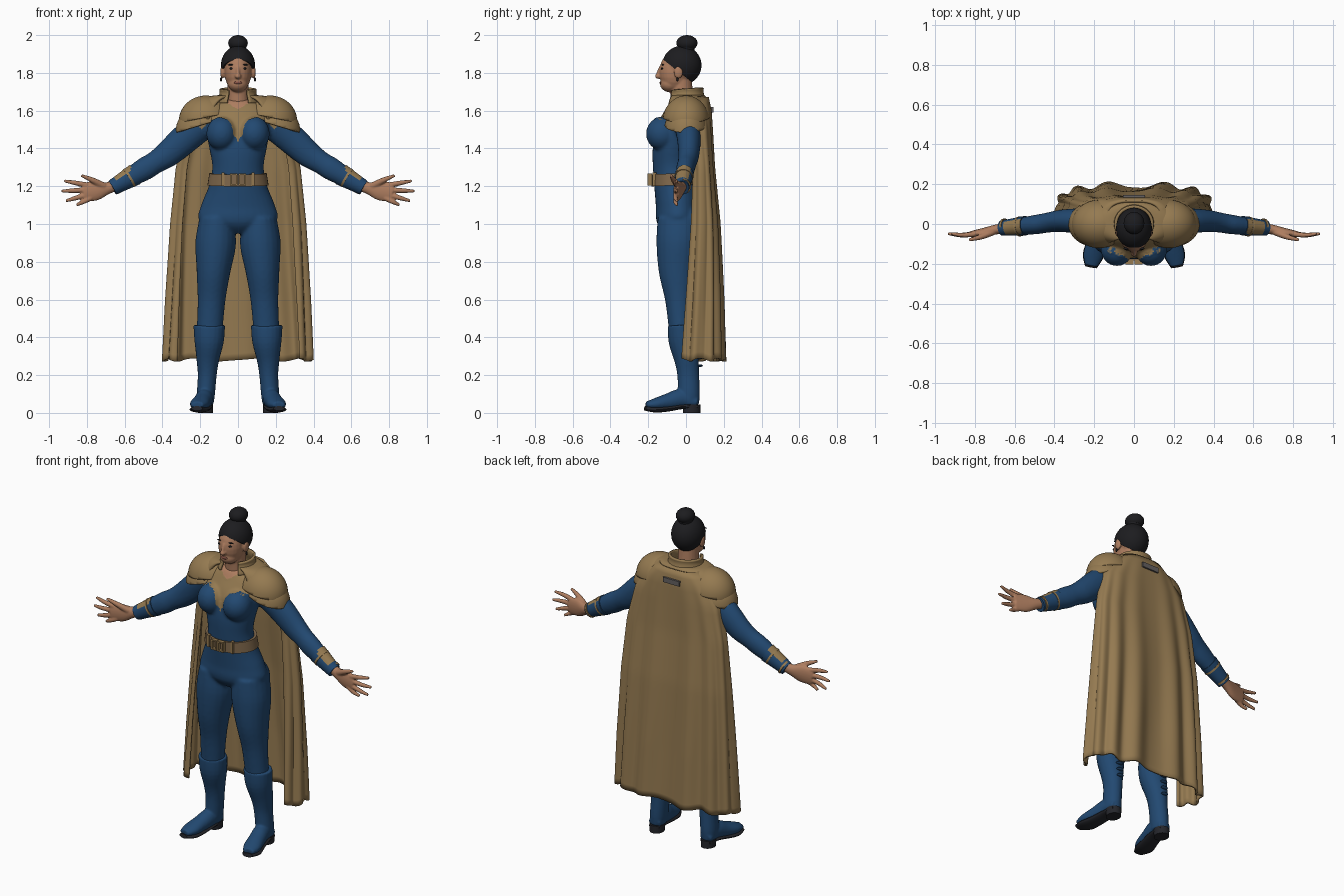
import bpy, bmesh, math
from mathutils import Vector, Matrix

if "Cube" in bpy.data.objects:
    bpy.data.objects.remove(bpy.data.objects["Cube"])


def material(name, r, g, b):
    m = bpy.data.materials.new(name)
    m.use_nodes = True
    m.diffuse_color = (r, g, b, 1)
    bsdf = m.node_tree.nodes["Principled BSDF"]
    bsdf.inputs["Base Color"].default_value = (r, g, b, 1)
    bsdf.inputs["Roughness"].default_value = 0.8
    return m


BLUE = material("suit blue", 0.016, 0.066, 0.165)
TAN = material("cape tan", 0.30, 0.195, 0.082)
SKIN = material("skin", 0.42, 0.205, 0.115)
HAIR = material("hair black", 0.012, 0.012, 0.014)
SOLE = material("sole dark", 0.018, 0.019, 0.024)
BELT = material("belt brown", 0.21, 0.135, 0.07)
GREY = material("clasp grey", 0.13, 0.12, 0.12)
LIPS = material("lips", 0.24, 0.085, 0.06)


def catmull(pts, steps=4):
    """Smooth a list of (x, y, z, r1, r2) stations."""
    p = [Vector(q) for q in pts]
    p = [p[0]] + p + [p[-1]]
    out = []
    for a, b, c, d in zip(p, p[1:], p[2:], p[3:]):
        for i in range(steps):
            t = i / steps
            out.append(0.5 * (2 * b + (c - a) * t + (2 * a - 5 * b + 4 * c - d) * t ** 2
                              + (3 * b - a - 3 * c + d) * t ** 3))
    return out + [p[-1]]


def tube(bm, pts, n=20, ref=(0, 1, 0)):
    """Closed tube along stations; r1 is across the ref axis, r2 along it."""
    st = catmull(pts) if len(pts) > 2 else [Vector(q) for q in pts]
    pos = [Vector(s[:3]) for s in st]
    rings = []
    for i, s in enumerate(st):
        w = (pos[min(i + 1, len(st) - 1)] - pos[max(i - 1, 0)]).normalized()
        u = Vector(ref).cross(w).normalized()
        v = w.cross(u)
        rings.append([bm.verts.new(pos[i] + u * s[3] * math.cos(a) + v * s[4] * math.sin(a))
                      for a in (math.tau * k / n for k in range(n))])
    for r, q in zip(rings, rings[1:]):
        for k in range(n):
            bm.faces.new((r[k], r[(k + 1) % n], q[(k + 1) % n], q[k]))
    bm.faces.new(rings[0][::-1])
    bm.faces.new(rings[-1])


def ball(bm, c, r, seg=24):
    m = Matrix.Translation(c) @ Matrix.Diagonal((*r, 1))
    return bmesh.ops.create_uvsphere(bm, u_segments=seg, v_segments=seg // 2, radius=1, matrix=m)["verts"]


def box(bm, c, s):
    bmesh.ops.create_cube(bm, size=1, matrix=Matrix.Translation(c) @ Matrix.Diagonal((*s, 1)))


def sheet(bm, fn, nu, nv):
    g = [[bm.verts.new(fn(i / nu, j / nv)) for i in range(nu + 1)] for j in range(nv + 1)]
    for a, b in zip(g, g[1:]):
        for i in range(nu):
            bm.faces.new((a[i], a[i + 1], b[i + 1], b[i]))


def shell(bm, c, r, co, no):
    """Ellipsoid cut by a plane, keeping the side the normal points to."""
    ball(bm, c, r, 48)
    bmesh.ops.bisect_plane(bm, geom=bm.verts[:] + bm.edges[:] + bm.faces[:], plane_co=co,
                           plane_no=no, clear_inner=True)


def finish(bm, name, mat, mirror=False, remesh=0, solid=0, smooth=6, angle=50):
    bmesh.ops.recalc_face_normals(bm, faces=bm.faces[:])
    me = bpy.data.meshes.new(name)
    bm.to_mesh(me)
    bm.free()
    ob = bpy.data.objects.new(name, me)
    bpy.context.collection.objects.link(ob)
    me.materials.append(mat)
    bpy.ops.object.select_all(action="DESELECT")
    ob.select_set(True)
    bpy.context.view_layer.objects.active = ob
    bpy.ops.object.shade_smooth_by_angle(angle=math.radians(angle))
    if mirror:
        ob.modifiers.new("mirror", "MIRROR").use_mirror_merge = False
    if solid:
        ob.modifiers.new("thickness", "SOLIDIFY").thickness = solid
        ob.modifiers["thickness"].offset = 0
    if remesh:
        m = ob.modifiers.new("blend", "REMESH")
        m.mode, m.voxel_size, m.use_smooth_shade = "VOXEL", remesh, True
        ob.modifiers.new("soften", "SMOOTH").iterations = smooth
    return ob


def table(rows, key):
    """Linear lookup in rows of (key, values...)."""
    for a, b in zip(rows, rows[1:]):
        if key <= b[0]:
            t = max(0, (key - a[0]) / (b[0] - a[0]))
            return [p + (q - p) * t for p, q in zip(a[1:], b[1:])]
    return list(rows[-1][1:])


# Suit: torso, bust, legs and arms blended into one skin
bm = bmesh.new()
tube(bm, [(0, -.03, .96, .09, .07), (0, -.04, 1.02, .205, .115), (0, -.045, 1.1, .195, .115),
          (0, -.06, 1.2, .155, .108), (0, -.07, 1.3, .136, .105), (0, -.068, 1.4, .152, .108),
          (0, -.045, 1.5, .17, .11), (0, -.025, 1.58, .175, .09), (0, -.012, 1.635, .12, .072),
          (0, -.01, 1.66, .07, .055)], 32)
for s in (1, -1):
    ball(bm, (s * .086, -.125, 1.478), (.082, .087, .09))
    ball(bm, (s * .1, .01, 1.01), (.095, .08, .1))
    tube(bm, [(s * x, y, z, a, b) for x, y, z, a, b in (
        (.115, -.035, 1.03, .09, .115), (.118, -.04, .9, .108, .117), (.13, -.045, .75, .09, .1),
        (.14, -.037, .6, .074, .074), (.15, -.03, .43, .068, .06))])
    tube(bm, [(s * x, y, z, a, b) for x, y, z, a, b in (
        (.15, 0, 1.55, .075, .07), (.27, .015, 1.46, .08, .064), (.37, .015, 1.372, .071, .056),
        (.44, .006, 1.325, .06, .05), (.51, -.005, 1.282, .06, .048), (.66, -.02, 1.195, .034, .033))])
suit = finish(bm, "suit", BLUE, remesh=.008, smooth=8)

# Neckline colours: tan sweetheart yoke and a skin V
NECK = [(0, 1.435), (.024, 1.475), (.034, 1.525), (.055, 1.553), (.1, 1.567), (.15, 1.545), (.2, 1.49)]
yoke = lambda p: table(NECK, abs(p.x))[0]
vee = lambda p: 1.605 + .7 * abs(p.x)
dg = bpy.context.evaluated_depsgraph_get()
me = bpy.data.meshes.new_from_object(suit.evaluated_get(dg))
suit.modifiers.clear()
suit.data = me
me.materials.clear()
for m in (BLUE, TAN, SKIN):
    me.materials.append(m)
for v in me.vertices:
    for edge in (yoke, vee):
        if v.co.y < 0 and abs(v.co.x) < .2 and abs(v.co.z - edge(v.co)) < .004:
            v.co.z = edge(v.co)
for f in me.polygons:
    c = f.center
    if abs(c.x) < .2 and c.z > (yoke(c) if c.y < 0 else 1.5):
        f.material_index = 2 if c.y < 0 and c.z > vee(c) else 1

# Head with neck, jaw, nose and ears
bm = bmesh.new()
ball(bm, (0, -.025, 1.84), (.082, .098, .095))
ball(bm, (0, -.06, 1.803), (.071, .082, .108))
ball(bm, (0, -.085, 1.742), (.053, .053, .044))
ball(bm, (0, -.143, 1.782), (.017, .022, .014))
tube(bm, [(0, -.132, 1.83, .009, .012), (0, -.147, 1.785, .011, .014)], 12)
tube(bm, [(0, -.015, 1.57, .075, .065), (0, -.02, 1.65, .06, .06), (0, -.03, 1.78, .056, .06)])
for s in (1, -1):
    ball(bm, (s * .082, -.04, 1.803), (.012, .024, .034))
finish(bm, "head", SKIN, remesh=.005, smooth=4)

# Face details
bm = bmesh.new()
for s in (1, -1):
    ball(bm, (s * .033, -.126, 1.823), (.014, .007, .006), 12)
    ball(bm, (s * .035, -.123, 1.843), (.02, .006, .004), 12)
    ball(bm, (s * .09, -.045, 1.765), (.006, .006, .012), 12)
finish(bm, "eyes_brows_and_earrings", HAIR)
bm = bmesh.new()
ball(bm, (0, -.134, 1.748), (.022, .006, .008), 12)
finish(bm, "lips", LIPS)

# Hair cap and bun
bm = bmesh.new()
shell(bm, (0, -.022, 1.84), (.09, .104, .103), (0, 0, 1.776), (0, .78, 1))
bmesh.ops.holes_fill(bm, edges=[e for e in bm.edges if e.is_boundary])
finish(bm, "hair_cap", HAIR)
bm = bmesh.new()
ball(bm, (0, .005, 1.958), (.052, .056, .042))
tube(bm, [(0, 0, 1.915, .04, .042), (0, .003, 1.945, .044, .046)])
finish(bm, "hair_bun", HAIR)

# Hands: palm, four fingers and a thumb
bm = bmesh.new()
tube(bm, [(.63, -.018, 1.212, .03, .028), (.69, -.027, 1.19, .032, .025), (.75, -.04, 1.177, .052, .022),
          (.82, -.052, 1.167, .05, .016)])
for base, tip in (((.80, 1.207), (.92, 1.228)), ((.81, 1.18), (.935, 1.174)),
                  ((.80, 1.155), (.912, 1.122)), ((.78, 1.137), (.855, 1.1))):
    mid = [(a + b) / 2 for a, b in zip(base, tip)]
    tube(bm, [(base[0], -.05, base[1], .014, .014), (mid[0], -.056, mid[1], .013, .012),
              (tip[0], -.048, tip[1], .008, .008)], 10)
tube(bm, [(.71, -.04, 1.2, .02, .018), (.77, -.065, 1.232, .015, .014), (.83, -.08, 1.257, .008, .008)], 10)
finish(bm, "hands", SKIN, mirror=True, remesh=.005, smooth=3)

# Bracers with tan trim
bm = bmesh.new()
tube(bm, [(.545, -.008, 1.262, .058, .049), (.6, -.014, 1.23, .05, .044), (.665, -.021, 1.192, .041, .038)], 24)
bracer = finish(bm, "bracers", BLUE, mirror=True)
bracer.data.materials.append(TAN)
for f in bracer.data.polygons:
    f.material_index = int(f.normal.z > .45 and .57 < f.center.x < .65)
bm = bmesh.new()
for x, z, r in ((.575, 1.245, .055), (.65, 1.2, .044)):
    tube(bm, [(x - .005, -.012, z + .003, r, r * .9), (x + .005, -.013, z - .003, r, r * .9)], 24)
finish(bm, "bracer_trim", TAN, mirror=True)

# Boots: shaft and foot blended, dark sole and heel, back lacing
bm = bmesh.new()
tube(bm, [(.152, -.025, .465, .084, .072), (.153, -.018, .38, .078, .074), (.16, .003, .28, .06, .064),
          (.163, .012, .2, .05, .058), (.17, .015, .1, .048, .058), (.172, .015, .045, .042, .054)])
tube(bm, [(.172, .06, .055, .038, .028), (.176, -.02, .075, .046, .052), (.19, -.09, .06, .048, .045),
          (.206, -.16, .047, .05, .032), (.216, -.21, .042, .032, .018)], ref=(0, 0, 1))
finish(bm, "boots", BLUE, mirror=True, remesh=.006, smooth=5)
bm = bmesh.new()
tube(bm, [(.173, .06, .034, .034, .014), (.178, -.02, .034, .044, .014), (.19, -.09, .024, .048, .016),
          (.206, -.16, .018, .052, .016), (.217, -.217, .024, .03, .012)], ref=(0, 0, 1))
tube(bm, [(.173, .03, 0, .04, .046), (.173, .03, .045, .042, .046)])
finish(bm, "soles", SOLE, mirror=True)
bm = bmesh.new()
for z, y in ((.25, .073), (.29, .07), (.33, .066), (.37, .06)):
    ball(bm, (.16, y, z), (.022, .016, .007), 12)
finish(bm, "boot_lacing", BLUE, mirror=True)

# Belt with buckle frames
bm = bmesh.new()
tube(bm, [(0, -.062, 1.205, .162, .122), (0, -.065, 1.268, .152, .119)], 40)
finish(bm, "belt", BELT, angle=30)
bm = bmesh.new()
for x in (-.022, .022):
    for dx in (-.016, .016):
        box(bm, (x + dx, -.192, 1.236), (.008, .022, .062))
    for dz in (-.027, .027):
        box(bm, (x, -.192, 1.236 + dz), (.04, .022, .008))
for s in (1, -1):
    box(bm, (s * .08, -.167, 1.236), (.016, .02, .072))
finish(bm, "buckles", TAN)


# Cape hanging from the shoulders, folds deepening to the hem
CAPE = [(.28, .388, .075, .118), (.6, .372, .083, .1), (1, .35, .09, .078), (1.3, .322, .085, .058),
        (1.5, .275, .065, .07), (1.6, .21, .04, .09), (1.67, .13, .03, .085)]


def cape(u, v):
    z = 1.67 - 1.39 * v
    a, y0, b = table(CAPE, z)
    th = math.radians(130) * (2 * u - 1)
    sn, cs = math.sin(th), math.cos(th)
    power = lambda q: math.copysign(abs(q) ** .7, q)
    fold = -.017 * min(1, v * 1.3) * math.cos(13 * th + .5 * math.sin(4 * v))
    return ((a + fold * .6 * abs(sn)) * power(sn), y0 + b * power(cs) + fold * cs,
            z + .008 * v * math.sin(9 * th))


bm = bmesh.new()
sheet(bm, cape, 130, 40)
finish(bm, "cape", TAN, solid=.012)


# Mantle over the shoulders and the standing collar
def mantle(u, v):
    th = math.radians(148) * (2 * u - 1)
    return ((.09 + .2 * v) * math.sin(th), .005 + (.085 + .035 * v) * math.cos(th), 1.675 - .12 * v ** 2.5)


def collar(u, v):
    th = math.radians(147) * (2 * u - 1)
    r = .098 + .008 * math.cos(v * 4)
    top = .062 + .02 * math.cos(th / 2)
    return (r * math.sin(th), .0 + r * .95 * math.cos(th), 1.64 + top * v)


for name, fn in (("mantle", mantle), ("collar", collar)):
    bm = bmesh.new()
    sheet(bm, fn, 60, 12)
    finish(bm, name, TAN, solid=.014)

# Layered shoulder plates
for name, c, r, co, no in (
        ("upper_shoulder_plates", (.17, 0, 1.545), (.136, .116, .128), (.3, 0, 1.538), (.2, 0, 1)),
        ("lower_shoulder_plates", (.19, 0, 1.49), (.133, .11, .13), (.32, 0, 1.485), (.3, 0, 1))):
    bm = bmesh.new()
    shell(bm, c, r, co, no)
    finish(bm, name, TAN, mirror=True, solid=.014)

# Back clasp
bm = bmesh.new()
box(bm, (0, .139, 1.605), (.11, .012, .03))
finish(bm, "back_clasp", GREY)
